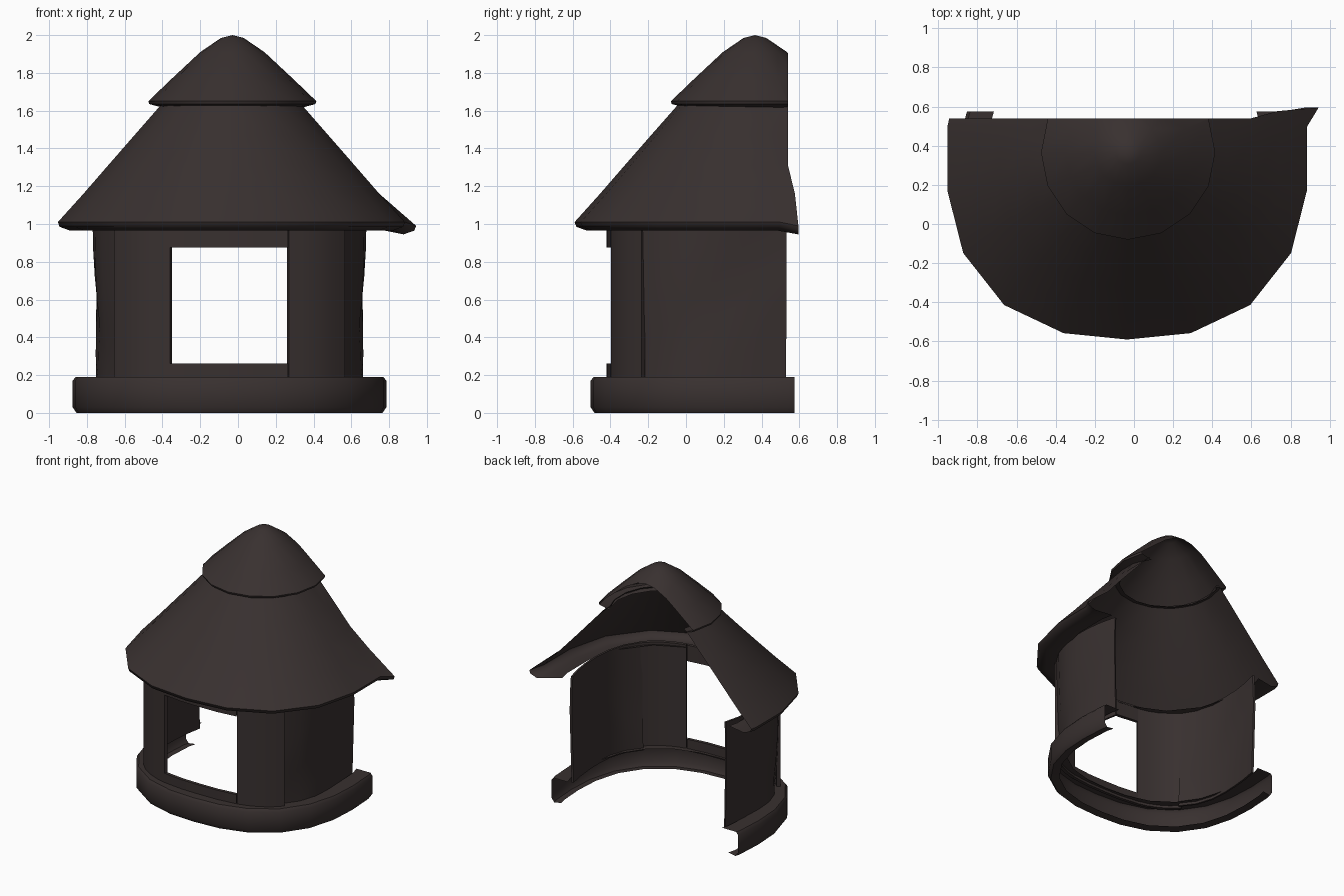
import bpy, bmesh, math

if "Cube" in bpy.data.objects:
    bpy.data.objects.remove(bpy.data.objects["Cube"])

brown = bpy.data.materials.new("dark_brown")
brown.diffuse_color = (0.040, 0.030, 0.029, 1)
brown.use_nodes = True
brown.node_tree.nodes["Principled BSDF"].inputs["Base Color"].default_value = brown.diffuse_color
CX, CY = -0.045, 0.325          # centre of the hut


def squircle(a, n):
    """Radius factor of a rounded-square plan; n = 2 is a circle."""
    return (abs(math.sin(a)) ** n + abs(math.cos(a)) ** n) ** (-1 / n)


def finish(name, bm, angle=40):
    bmesh.ops.remove_doubles(bm, verts=bm.verts, dist=0.0005)
    bmesh.ops.recalc_face_normals(bm, faces=bm.faces)
    me = bpy.data.meshes.new(name)
    bm.to_mesh(me)
    bm.free()
    me.materials.append(brown)
    ob = bpy.data.objects.new(name, me)
    bpy.context.collection.objects.link(ob)
    bpy.context.view_layer.objects.active = ob
    ob.select_set(True)
    bpy.ops.object.shade_smooth_by_angle(angle=math.radians(angle))
    ob.select_set(False)
    return ob


def cut_lathe(profile, cut_y, cx=CX, cy=CY, seg=18, power=2.0):
    """Sweep an open profile around the hut, then slice the back away."""
    bm = bmesh.new()
    rings = []
    for r, z in profile:
        ring = []
        for i in range(seg):
            a = 2 * math.pi * i / seg
            q = r * squircle(a, power)
            ring.append(bm.verts.new((cx + q * math.sin(a), cy - q * math.cos(a), z)))
        rings.append(ring)
    for a, b in zip(rings, rings[1:]):
        for i in range(seg):
            j = (i + 1) % seg
            bm.faces.new((a[i], a[j], b[j], b[i]))
    bmesh.ops.remove_doubles(bm, verts=bm.verts, dist=0.0005)
    geom = bm.verts[:] + bm.edges[:] + bm.faces[:]
    bmesh.ops.bisect_plane(bm, geom=geom, plane_co=(0, cut_y, 0),
                           plane_no=(0, 1, 0), clear_outer=True)
    return bm


def arc_wall(name, a0, a1, z0, z1, radius, thick, na, nz):
    """Curved slab; angles in degrees from the front, radius is a rule(u, v)."""
    bm = bmesh.new()
    layers = []
    for off in (0, thick):
        grid = []
        for k in range(nz + 1):
            row = []
            for i in range(na + 1):
                u, v = i / na, k / nz
                a = math.radians(a0 + (a1 - a0) * u)
                r = (radius(u, v) - off) * squircle(a, 2.9)
                row.append(bm.verts.new((CX + r * math.sin(a), CY - r * math.cos(a),
                                         z0 + (z1 - z0) * v)))
            grid.append(row)
        for k in range(nz):
            for i in range(na):
                bm.faces.new((grid[k][i], grid[k][i + 1], grid[k + 1][i + 1], grid[k + 1][i]))
        layers.append(grid)
    o, n = layers
    for k in range(nz):
        for i in (0, na):
            bm.faces.new((o[k][i], o[k + 1][i], n[k + 1][i], n[k][i]))
    for i in range(na):
        for k in (0, nz):
            bm.faces.new((o[k][i], o[k][i + 1], n[k][i + 1], n[k][i]))
    return finish(name, bm, 35)


# hollow base ring, open at the back
bm = cut_lathe([(0.70, 0.19), (0.815, 0.19), (0.83, 0.17), (0.83, 0.03),
                (0.81, 0.0), (0.75, 0.01)], 0.575, seg=24, power=2.45)
finish("base_ring", bm)

# front frame around the window
flat = lambda u, v: 0.745
arc_wall("window_sill", -23.8, 23.2, 0.17, 0.262, flat, 0.025, 4, 1)
arc_wall("window_lintel", -23.8, 23.2, 0.875, 1.0, flat, 0.025, 4, 1)
for side, label in ((-1, "left"), (1, "right")):
    arc_wall(label + "_front_post", side * 23.5, side * 47.5, 0.17, 1.0, flat, 0.025, 4, 1)
    # side panel with a slanting dent
    arc_wall(label + "_side_panel", side * 46.5, side * 107, 0.17, 1.0,
             lambda u, v: (0.72 + 0.02 * v - 0.045 * u * u
                           - 0.015 * max(0, 1 - 4 * abs(u - v))),
             0.015, 6, 6)

# main roof with a turned-under eave that reaches the walls
bm = cut_lathe([(0.37, 1.64), (0.52, 1.47), (0.66, 1.31), (0.79, 1.16), (0.925, 1.01),
                (0.915, 0.985), (0.86, 0.965), (0.74, 0.985)], 0.54, -0.035, 0.335, power=2.4)
for v in bm.verts:
    # upper rings are closer to a plain circle
    t = min(1, max(0, (v.co.z - 1.0) / 0.64))
    a = math.atan2(v.co.x + 0.035, 0.335 - v.co.y)
    if v.co.y < 0.53:
        f = 1 + t * (1 / squircle(a, 2.4) - 1)
        v.co.x = -0.035 + (v.co.x + 0.035) * f
        v.co.y = 0.335 + (v.co.y - 0.335) * f
    # right rear corner flares outwards
    elif v.co.x > 0.6:
        t = min(1, (v.co.x - 0.6) / 0.2)
        v.co.y += 0.055 * t
        if v.co.z < 1.1 and v.co.x > 0.75:
            v.co.x += 0.07
            v.co.z -= 0.02
finish("main_roof", bm, 50)

# small upper roof cap
bm = cut_lathe([(0.0, 2.0), (0.06, 1.985), (0.17, 1.91), (0.32, 1.77), (0.445, 1.65),
                (0.44, 1.635), (0.365, 1.615)], 0.54, -0.03, 0.365, seg=16)
finish("roof_cap", bm, 50)
